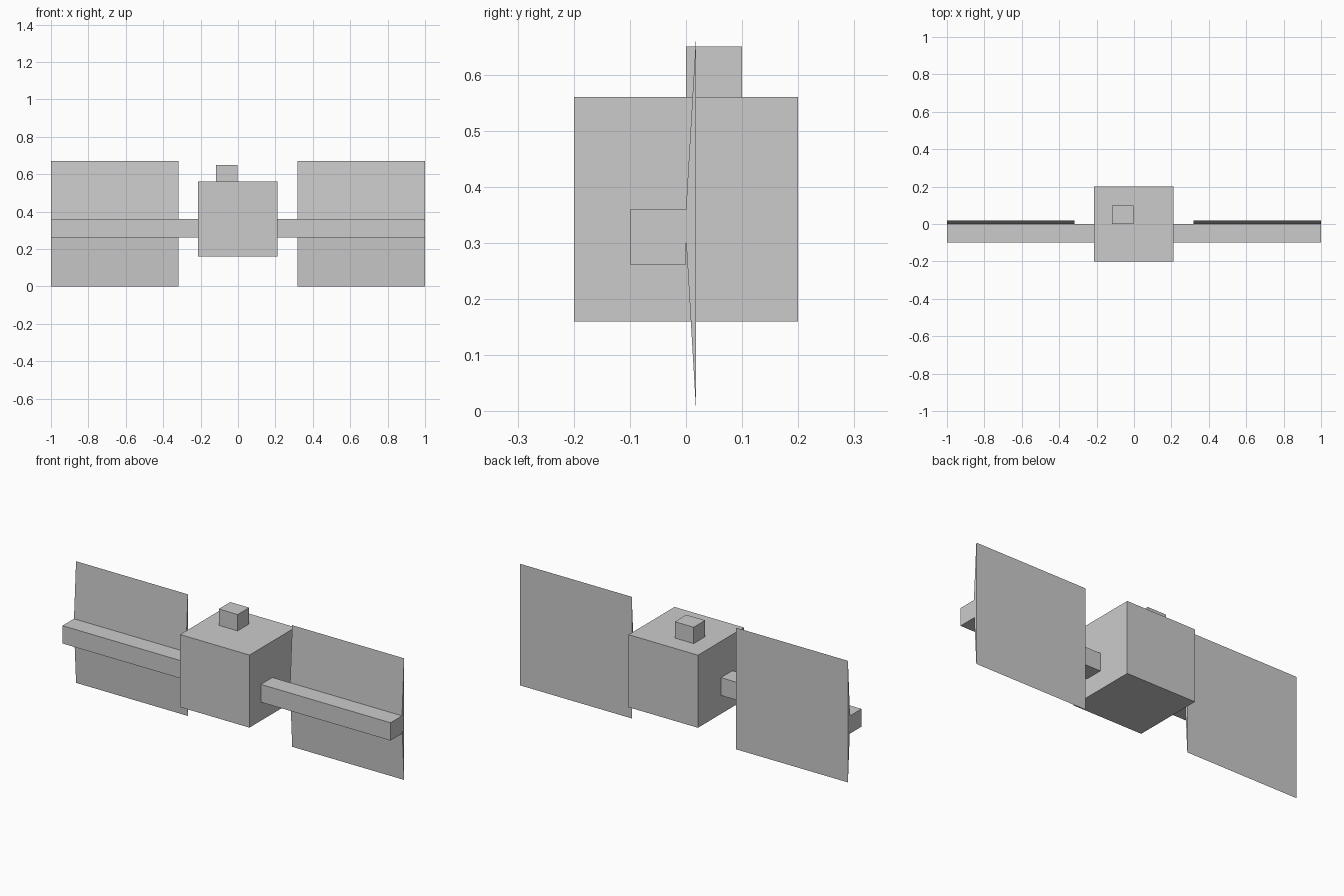
import bpy

if "Cube" in bpy.data.objects:
    bpy.data.objects.remove(bpy.data.objects["Cube"])


def make_mesh(name, verts, faces):
    mesh = bpy.data.meshes.new(name)
    mesh.from_pydata(verts, [], faces)
    mesh.update()
    obj = bpy.data.objects.new(name, mesh)
    bpy.context.collection.objects.link(obj)
    return obj


def box(name, x, y, z):
    bpy.ops.mesh.primitive_cube_add(size=1)
    obj = bpy.context.object
    obj.name = name
    obj.location = [(a + b) / 2 for a, b in (x, y, z)]
    obj.scale = [b - a for a, b in (x, y, z)]
    bpy.ops.object.transform_apply(location=True, rotation=False, scale=True)
    return obj


def mirror_x(obj):
    mod = obj.modifiers.new("Mirror", 'MIRROR')
    mod.use_mirror_merge = False


# central body and the small block on its roof
box("body", (-0.213, 0.21), (-0.2, 0.2), (0.16, 0.56))
box("top_sensor", (-0.117, -0.002), (0.0, 0.1), (0.56, 0.65))

# support arms, left and right
arm = box("support_arm", (0.21, 1.0), (-0.1, 0.0), (0.262, 0.36))
mirror_x(arm)

# solar panels: flat back, shallow ridge along the front
profile = [(0.018, 0.0), (0.018, 0.67), (-0.0016, 0.335)]
verts = [(x, y, z) for x in (0.318, 1.0) for y, z in profile]
faces = [(2, 1, 0), (3, 4, 5)]
faces += [(i, (i + 1) % 3, (i + 1) % 3 + 3, i + 3) for i in range(3)]
panel = make_mesh("solar_panel", verts, faces)
mirror_x(panel)
